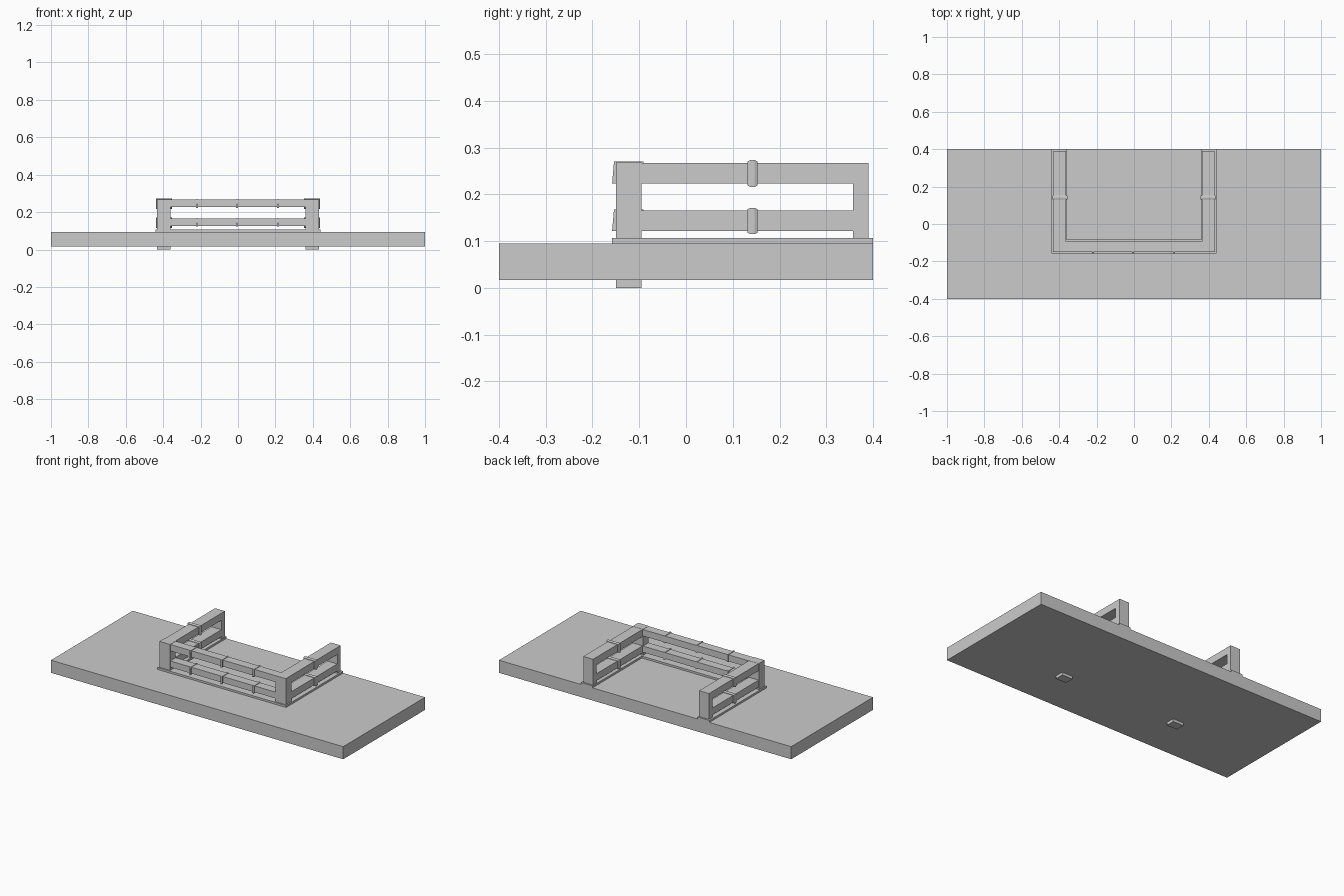
import bpy, bmesh

if "Cube" in bpy.data.objects:
    bpy.data.objects.remove(bpy.data.objects["Cube"])


def mesh_obj(name, verts, faces):
    bm = bmesh.new()
    vs = [bm.verts.new(v) for v in verts]
    for f in faces:
        bm.faces.new([vs[i] for i in f])
    bmesh.ops.recalc_face_normals(bm, faces=bm.faces[:])
    me = bpy.data.meshes.new(name)
    bm.to_mesh(me)
    bm.free()
    ob = bpy.data.objects.new(name, me)
    bpy.context.collection.objects.link(ob)
    return ob


def loft(name, rings):
    """Closed solid through rings with equal point counts."""
    n = len(rings[0])
    verts = [p for r in rings for p in r]
    faces = [list(range(n)), list(range(len(verts) - n, len(verts)))]
    for k in range(len(rings) - 1):
        for i in range(n):
            j = (i + 1) % n
            faces.append([k * n + i, k * n + j, (k + 1) * n + j, (k + 1) * n + i])
    return mesh_obj(name, verts, faces)


def box(name, x, y, z):
    return loft(name, [[(x[0], y[0], h), (x[1], y[0], h), (x[1], y[1], h), (x[0], y[1], h)] for h in z])


def mirror(ob):
    m = ob.modifiers.new("mirror", 'MIRROR')
    m.use_axis[0] = True
    return ob


# ground slab
box("ground_slab", (-1, 1), (-0.4, 0.4), (0.017, 0.095))

# U-shaped kerb under the railing
u = [(-0.44, 0.4), (-0.44, -0.158), (0.44, -0.158), (0.44, 0.4),
     (0.36, 0.4), (0.36, -0.083), (-0.36, -0.083), (-0.36, 0.4)]
loft("kerb", [[(x, y, z) for x, y in u] for z in (0.09, 0.107)])

# posts: front ones pass through the slab as feet
mirror(box("front_post", (0.36, 0.432), (-0.15, -0.095), (0, 0.268)))
mirror(box("back_post", (0.363, 0.43), (0.357, 0.39), (0.1, 0.267)))

for level, lo, hi in (("lower", 0.122, 0.165), ("upper", 0.223, 0.267)):
    # rails
    box(f"{level}_front_rail", (-0.365, 0.365), (-0.148, -0.094), (lo + 0.004, hi))
    mirror(box(f"{level}_side_rail", (0.363, 0.43), (-0.1, 0.36), (lo, hi)))
    # bulged bands around the side rails
    rings = []
    for y, g in ((0.131, 0.004), (0.137, 0.007), (0.147, 0.007), (0.153, 0.004)):
        x0, x1, z0, z1 = 0.361 - g, 0.432 + g, lo - g, hi + g - 0.001
        rings.append([(x0, y, z0), (x1, y, z0), (x1, y, z1), (x0, y, z1)])
    mirror(loft(f"{level}_side_band", rings))
    # thin bands with a sloping front around the front rails
    for i, x in enumerate((-0.22, -0.005, 0.213)):
        prof = [(-0.158, lo), (-0.154, hi + 0.003), (-0.091, hi + 0.003), (-0.091, lo)]
        loft(f"{level}_front_band_{i}", [[(x + d, y, z) for y, z in prof] for d in (-0.005, 0.005)])
